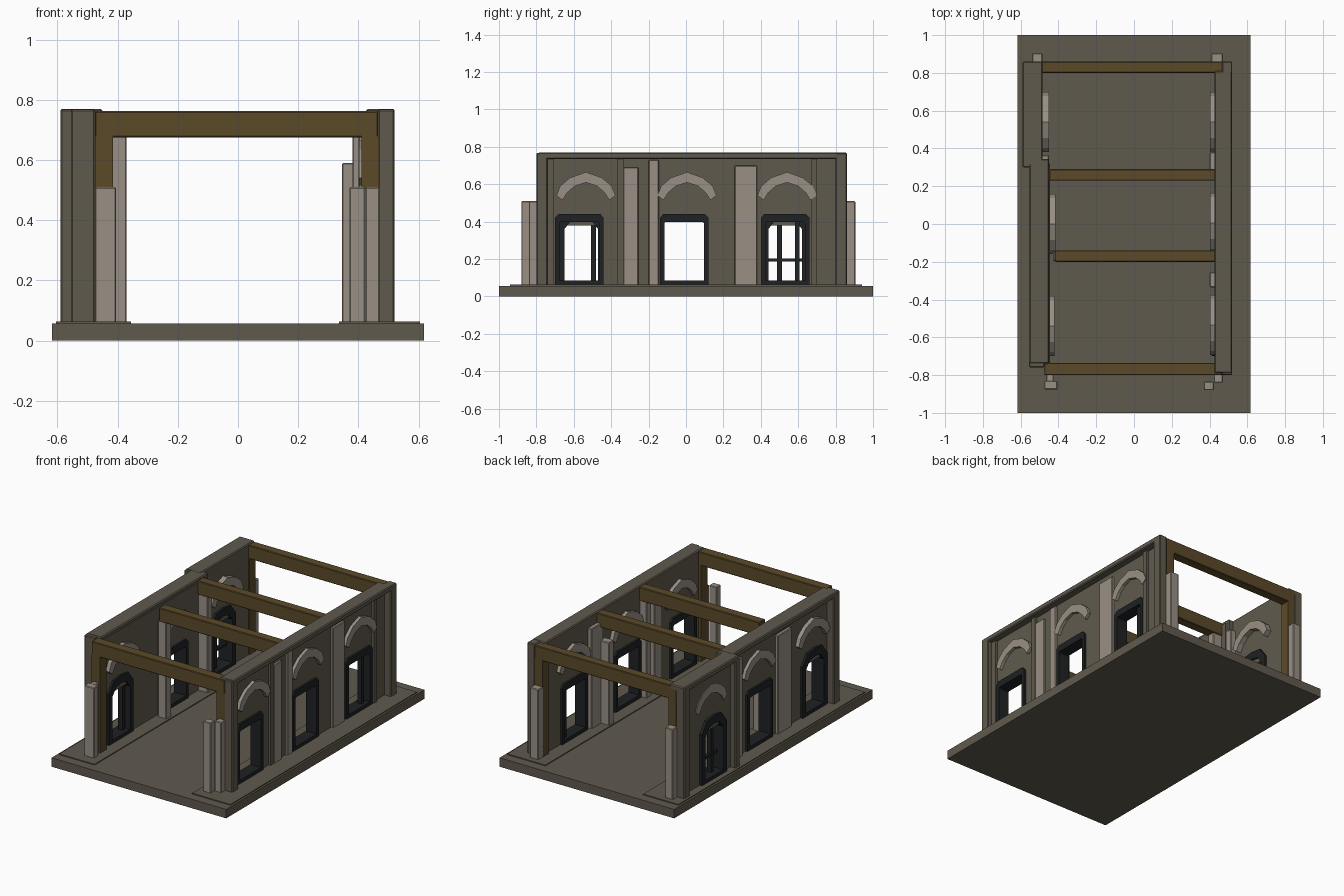
import bpy, bmesh

def mat(name, c):
    m = bpy.data.materials.new(name)
    m.diffuse_color = (*c, 1)
    return m

STONE = mat("grey_brown_stone", (0.118, 0.102, 0.076))
PALE = mat("pale_stone", (0.32, 0.28, 0.235))
WOOD = mat("brown_wood", (0.105, 0.068, 0.022))
DARK = mat("dark_iron", (0.013, 0.015, 0.016))

def finish(name, bm, m, bevel=0.0):
    bmesh.ops.recalc_face_normals(bm, faces=bm.faces)
    me = bpy.data.meshes.new(name)
    bm.to_mesh(me)
    bm.free()
    me.materials.append(m)
    ob = bpy.data.objects.new(name, me)
    bpy.context.collection.objects.link(ob)
    if bevel:
        b = ob.modifiers.new("worn_edges", 'BEVEL')
        b.width = bevel
        b.segments = 1
    return ob

def add_box(bm, x0, x1, y0, y1, z0, z1):
    v = [bm.verts.new((x, y, z)) for x in (x0, x1) for y in (y0, y1) for z in (z0, z1)]
    for f in ((0, 1, 3, 2), (4, 6, 7, 5), (0, 4, 5, 1), (2, 3, 7, 6), (0, 2, 6, 4), (1, 5, 7, 3)):
        bm.faces.new([v[i] for i in f])

def box(name, m, *dims, bevel=0.0):
    bm = bmesh.new()
    add_box(bm, *dims)
    return finish(name, bm, m, bevel)

def add_band(bm, x0, x1, yc, outer, inner):
    """Mirrored band in the y-z plane; half chains run from foot to crown."""
    full = lambda h: [(-y, z) for y, z in h] + [p for p in reversed(h) if p[0] > 0]
    rows = []
    for (yo, zo), (yi, zi) in zip(full(outer), full(inner)):
        rows.append([bm.verts.new(p) for p in ((x0, yc + yo, zo), (x1, yc + yo, zo),
                                               (x1, yc + yi, zi), (x0, yc + yi, zi))])
    for a, b in zip(rows, rows[1:]):
        for i in range(4):
            j = (i + 1) % 4
            bm.faces.new((a[i], a[j], b[j], b[i]))
    bm.faces.new(rows[0])
    bm.faces.new(rows[-1])

def arch(name, x0, x1, yc):
    bm = bmesh.new()
    add_band(bm, x0, x1, yc,
             [(0.158, 0.54), (0.138, 0.59), (0.085, 0.635), (0, 0.665)],
             [(0.125, 0.515), (0.1, 0.555), (0.06, 0.59), (0, 0.61)])
    finish(name, bm, PALE)

def window(name, x0, x1, yc, arched, mullion=None, bar=None):
    bm = bmesh.new()
    if arched:
        hw, outer = 0.125, [(0.125, 0.06), (0.125, 0.39), (0.075, 0.455), (0, 0.465)]
        inner = [(0.09, 0.06), (0.09, 0.36), (0.055, 0.405), (0, 0.415)]
    else:
        hw, outer = 0.13, [(0.13, 0.06), (0.13, 0.42), (0.11, 0.442), (0, 0.442)]
        inner = [(0.106, 0.06), (0.106, 0.392), (0.1, 0.398), (0, 0.398)]
    add_band(bm, x0, x1, yc, outer, inner)
    add_box(bm, x0, x1, yc - hw + 0.01, yc + hw - 0.01, 0.06, 0.085)
    xm = (x0 + x1) / 2
    if mullion is not None:
        add_box(bm, xm - 0.015, xm + 0.015, mullion - 0.013, mullion + 0.013, 0.08, 0.41)
    if bar is not None:
        add_box(bm, xm - 0.01, xm + 0.01, yc - hw + 0.02, yc + hw - 0.02, bar - 0.009, bar + 0.009)
    finish(name, bm, DARK)

def wall(name, x0, x1, y0, y1, openings):
    """Wall slab left open around (centre, half width, top) windows."""
    bm = bmesh.new()
    y = y0
    for c, h, top in openings:
        add_box(bm, x0, x1, y, c - h, 0.05, 0.75)
        add_box(bm, x0, x1, c - h, c + h, top, 0.75)
        y = c + h
    add_box(bm, x0, x1, y, y1, 0.05, 0.75)
    finish(name, bm, STONE)

# floor slab and raised side strips
box("floor_slab", STONE, -0.617, 0.617, -1, 1, 0, 0.057)
box("right_plinth", STONE, 0.335, 0.605, -0.94, 0.94, 0.03, 0.063)
box("left_plinth", STONE, -0.605, -0.355, -0.94, 0.94, 0.03, 0.063)

# right wall with its cornice and end pilasters
wall("right_wall", 0.425, 0.475, -0.76, 0.82,
     [(-0.57, 0.11, 0.42), (-0.01, 0.11, 0.42), (0.53, 0.11, 0.42)])
box("right_cornice", STONE, 0.425, 0.52, -0.79, 0.81, 0.735, 0.77, bevel=0.006)
for y0, y1 in ((-0.80, -0.74), (0.80, 0.86)):
    box("right_end_pilaster", STONE, 0.465, 0.52, y0, y1, 0.05, 0.768, bevel=0.005)
for y0, y1 in ((-0.74, -0.705), (-0.37, -0.335), (0.67, 0.70)):
    box("right_thin_pilaster", STONE, 0.46, 0.49, y0, y1, 0.05, 0.74)

# left wall: front stretch, and back stretch set further out
wall("left_front_wall", -0.505, -0.445, -0.74, 0.32,
     [(-0.56, 0.10, 0.38), (-0.01, 0.11, 0.42)])
wall("left_back_wall", -0.555, -0.485, 0.31, 0.82, [(0.53, 0.10, 0.38)])
box("left_front_cornice", STONE, -0.555, -0.45, -0.74, 0.32, 0.735, 0.77, bevel=0.006)
box("left_back_cornice", STONE, -0.59, -0.485, 0.31, 0.86, 0.735, 0.77, bevel=0.006)
box("left_front_pilaster", STONE, -0.555, -0.475, -0.76, -0.70, 0.05, 0.768, bevel=0.005)
box("left_back_pilaster", STONE, -0.59, -0.53, 0.80, 0.86, 0.05, 0.768, bevel=0.005)
box("left_step_pilaster", STONE, -0.59, -0.45, 0.30, 0.345, 0.05, 0.768, bevel=0.005)
box("left_thin_pilaster", STONE, -0.53, -0.49, 0.22, 0.25, 0.05, 0.74)

# windows and arches above them
window("right_window", 0.412, 0.488, -0.57, False)
window("right_window", 0.412, 0.488, -0.01, False)
window("right_window", 0.412, 0.488, 0.53, False, mullion=0.595)
window("left_window", -0.52, -0.432, -0.56, True, mullion=-0.495)
window("left_window", -0.518, -0.432, -0.01, False)
window("left_window", -0.572, -0.472, 0.53, True, mullion=0.50, bar=0.195)
for y in (-0.535, 0.005, 0.54):
    arch("right_arch", 0.402, 0.495, y)
for y, x in ((-0.54, -0.42), (0.0, -0.415), (0.54, -0.45)):
    arch("left_arch", x - 0.11, x, y)

# pale columns: x0, x1, y0, y1, top
for x0, x1, y0, y1, top in (
        (0.40, 0.49, -0.335, -0.255, 0.69), (0.41, 0.49, -0.20, -0.145, 0.73),
        (0.40, 0.49, 0.26, 0.38, 0.70), (0.345, 0.41, 0.235, 0.285, 0.59),
        (0.38, 0.43, -0.195, -0.145, 0.68),
        (-0.43, -0.37, -0.195, -0.145, 0.68), (-0.45, -0.38, 0.235, 0.285, 0.68),
        (-0.525, -0.49, -0.32, -0.18, 0.69), (-0.525, -0.49, 0.175, 0.215, 0.69),
        (-0.49, -0.45, 0.32, 0.365, 0.69),
        # corner columns
        (0.37, 0.423, -0.88, -0.835, 0.51), (0.423, 0.47, -0.84, -0.795, 0.51),
        (-0.475, -0.405, -0.875, -0.83, 0.51), (-0.465, -0.425, -0.835, -0.795, 0.51),
        (0.41, 0.47, 0.855, 0.905, 0.51), (-0.54, -0.485, 0.855, 0.905, 0.51)):
    box("column", PALE, x0, x1, y0, y1, 0.05, top, bevel=0.004)

# wooden cross beams and end posts
for x0, x1, y0, y1 in ((-0.475, 0.465, -0.80, -0.735), (-0.42, 0.43, -0.20, -0.14),
                       (-0.45, 0.435, 0.23, 0.29), (-0.535, 0.47, 0.80, 0.86)):
    box("cross_beam", WOOD, x0, x1, y0, y1, 0.675, 0.762, bevel=0.004)
for x0, x1, y0, y1 in ((-0.475, -0.415, -0.80, -0.735), (0.41, 0.468, -0.80, -0.735),
                       (-0.533, -0.48, 0.80, 0.86), (0.41, 0.468, 0.80, 0.86)):
    box("end_post", WOOD, x0, x1, y0, y1, 0.05, 0.68)
